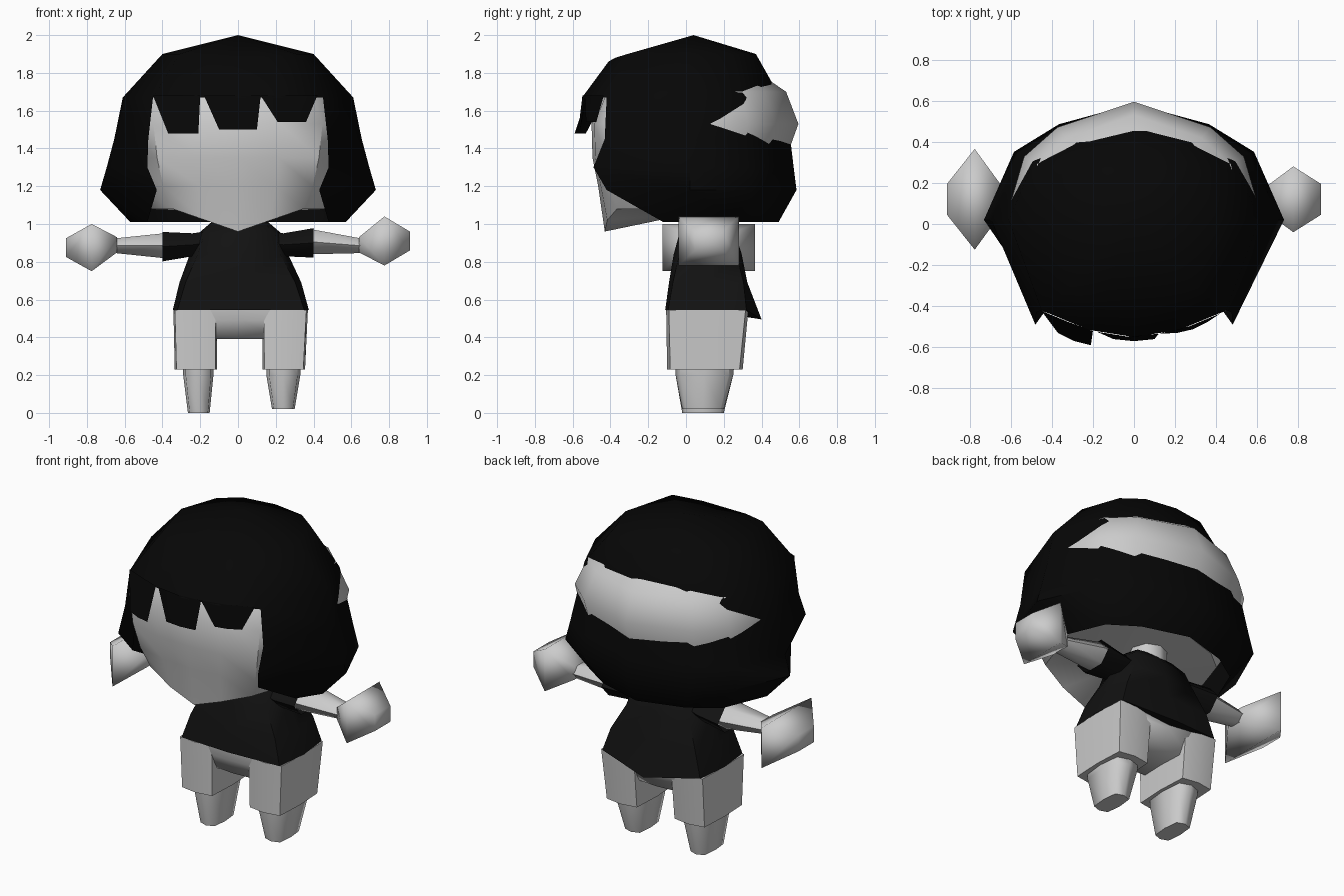
import bpy, bmesh, math
from mathutils import Vector

if "Cube" in bpy.data.objects:
    bpy.data.objects.remove(bpy.data.objects["Cube"])


def material(name, v):
    m = bpy.data.materials.new(name)
    m.diffuse_color = (v, v, v, 1)
    m.use_nodes = True
    m.node_tree.nodes["Principled BSDF"].inputs["Base Color"].default_value = m.diffuse_color
    return m


HAIR = material("hair_black", 0.002)
CLOTH = material("shirt_black", 0.006)


def build(name, grids, mat=None, angle=50):
    """Skin each grid (rows of points) with quads and weld them together."""
    bm = bmesh.new()
    for rows in grids:
        vs = [[bm.verts.new(p) for p in r] for r in rows]
        for a, b in zip(vs, vs[1:]):
            for i in range(len(a) - 1):
                bm.faces.new((a[i], a[i + 1], b[i + 1], b[i]))
    bmesh.ops.remove_doubles(bm, verts=bm.verts, dist=0.0005)
    bmesh.ops.recalc_face_normals(bm, faces=bm.faces)
    me = bpy.data.meshes.new(name)
    bm.to_mesh(me)
    bm.free()
    ob = bpy.data.objects.new(name, me)
    bpy.context.collection.objects.link(ob)
    if mat:
        me.materials.append(mat)
    bpy.ops.object.select_all(action='DESELECT')
    ob.select_set(True)
    bpy.context.view_layer.objects.active = ob
    bpy.ops.object.shade_smooth_by_angle(angle=math.radians(angle))
    return ob


def sym(half):
    return [(-x, y, z) for x, y, z in reversed(half[1:])] + half


def tube(name, rings, mat=None, caps=True, angle=65):
    """Closed tube through rings of points."""
    rows = [r + [r[0]] for r in rings]
    if caps:
        def cap(r):
            c = sum((Vector(p) for p in r), Vector()) / len(r)
            return [c] * (len(r) + 1)
        rows = [cap(rings[0])] + rows + [cap(rings[-1])]
    return build(name, [rows], mat, angle)


def spow(v, e):
    return math.copysign(abs(v) ** e, v)


def zring(z, x0, x1, y0, y1, n=8, e=0.5, tail=0.0):
    """Horizontal rounded-box ring; tail lowers and extends the rearmost point."""
    pts = []
    for i in range(n):
        a = 2 * math.pi * i / n
        c, s = round(math.cos(a), 6), round(math.sin(a), 6)
        t = tail if s > 0.99 else 0
        c, s = (spow(v, e) if v else 0 for v in (c, s))
        pts.append(((x0 + x1) / 2 + c * (x1 - x0) / 2,
                    (y0 + y1) / 2 + s * (y1 - y0) / 2 + 1.3 * t, z - t))
    return pts


def xring(x, cz, hy, hz, n=6, cy=0.12):
    """Ring across an arm; four-sided rings are boxes."""
    k, off = (math.sqrt(2), math.pi / 4) if n == 4 else (1, 0)
    return [(x, cy + k * hy * math.cos(off + 2 * math.pi * i / n),
             cz + k * hz * math.sin(off + 2 * math.pi * i / n)) for i in range(n)]


# Head: skull and face with pointed chin
def skull_row(z, hw, yf, yb, drop=0.0):
    return sym([(0, yb, z), (.6 * hw, .79 * yb, z), (.86 * hw, .55 * yb, z), (hw, .03, z),
                (.72 * hw, .85 * yf, z), (.36 * hw, .97 * yf, z - drop * .5), (0, yf, z - drop)])


levels = [(1.20, .55, -.465, .50), (1.35, .595, -.495, .53), (1.53, .622, -.50, .595),
          (1.70, .545, -.43, .53), (1.85, .30, -.28, .31)]
build("head", [[[(0, .05, 1.06)] * 13, skull_row(1.08, .48, -.43, .42, .12)]
               + [skull_row(*l) for l in levels] + [[(0, .04, 1.92)] * 13]])

# Hair: bob shell open at the face, with a crown over the forehead
def hair_row(z, hw, yb, fx, fy, a=.83, b=.6):
    return sym([(0, yb, z), (.5 * hw, a * yb, z), (.8 * hw, b * yb, z), (hw, .02, z), (fx, fy, z)])


shell = [hair_row(*r) for r in [
    (1.01, .57, .49, .48, -.12), (1.18, .73, .585, .43, -.42), (1.30, .695, .57, .48, -.49),
    (1.45, .655, .552, .475, -.43), (1.67, .61, .50, .45, -.42),
    (1.90, .40, .37, .31, -.31, .92, .68)]]
shell.append([(0, .04, 2.0)] * 9)
crown = [sym([(0, -.55, 1.67), (.22, -.515, 1.67), (.45, -.42, 1.67)]),
         sym([(0, -.41, 1.86), (.15, -.375, 1.88), (.31, -.31, 1.90)]),
         [(0, .04, 2.0)] * 5]
build("hair", [shell, crown], HAIR)


# Fringe: ragged locks hanging from the crown edge
def brow(x):
    x = abs(x)
    return -.55 + .035 * x / .22 if x < .22 else -.515 + .095 * (x - .22) / .23


locks = []
for ta, tb, ba, bb, ya, yb, zb in [(-.45, -.20, -.37, -.21, -.53, -.59, 1.48),
                                   (-.18, .12, -.10, .10, -.56, -.56, 1.50),
                                   (.12, .42, .21, .36, -.53, -.475, 1.54)]:
    locks.append([[(x, brow(x) - .003, 1.68) for x in (ta, (ta + tb) / 2, tb)],
                  [(ba, ya, zb), ((ba + bb) / 2, (ya + yb) / 2 - .01, zb), (bb, yb, zb)]])
build("fringe", locks, HAIR)

# Neck
tube("neck", [zring(.92, -.11, .11, .01, .23, e=1), zring(1.09, -.11, .11, .01, .23, e=1)])

# Shirt
tube("shirt", [zring(.545, -.345, .375, -.11, .335, e=.2, tail=.05),
               zring(.69, -.31, .335, -.09, .325, e=.3), zring(.84, -.255, .265, -.065, .295),
               zring(.95, -.21, .23, -.035, .26), zring(1.01, -.14, .16, .02, .21)], CLOTH)

# Sleeves, arms and hands
for side, s, cz, hy, hz, hcz in [("left", -1, .88, .245, .125, .875), ("right", 1, .90, .16, .13, .91)]:
    tube(side + "_sleeve", [xring(s * .17, .90, .10, .07), xring(s * .24, .89, .12, .07),
                            xring(s * .40, cz, .14, .09)], CLOTH, caps=False)
    tube(side + "_arm", [xring(s * .22, .89, .08, .055), xring(s * .40, cz + .005, .11, .075),
                         xring(s * .65, .885, .065, .045)])
    tube(side + "_hand", [xring(s * .64, .89, .06, .04, 4), xring(s * .775, hcz, hy, hz, 4),
                          xring(s * .91, hcz, .075, .05, 4)], angle=80)

# Shorts: hips tucked between two wide legs
tube("shorts_hips", [zring(.55, -.335, .365, -.102, .33, e=.2), zring(.49, -.325, .355, -.095, .32, e=.2),
                     zring(.39, -.24, .27, -.05, .27, e=.3)])
for side, x0, x1, o0, o1, lx0, lx1, bx0, bx1, z0 in [
        ("left", -.335, -.11, -.342, -.11, -.29, -.13, -.265, -.15, 0),
        ("right", .13, .355, .13, .37, .15, .33, .18, .30, .02)]:
    tube(side + "_shorts_leg", [zring(.545, o0, o1, -.105, .33, e=.2),
                                zring(.23, x0, x1, -.10, .30, e=.25)])
    # Bare tapered leg
    tube(side + "_leg", [zring(.30, lx0, lx1, -.06, .26), zring(.20, lx0, lx1, -.055, .25),
                         zring(z0, bx0, bx1, -.02, .20)])
